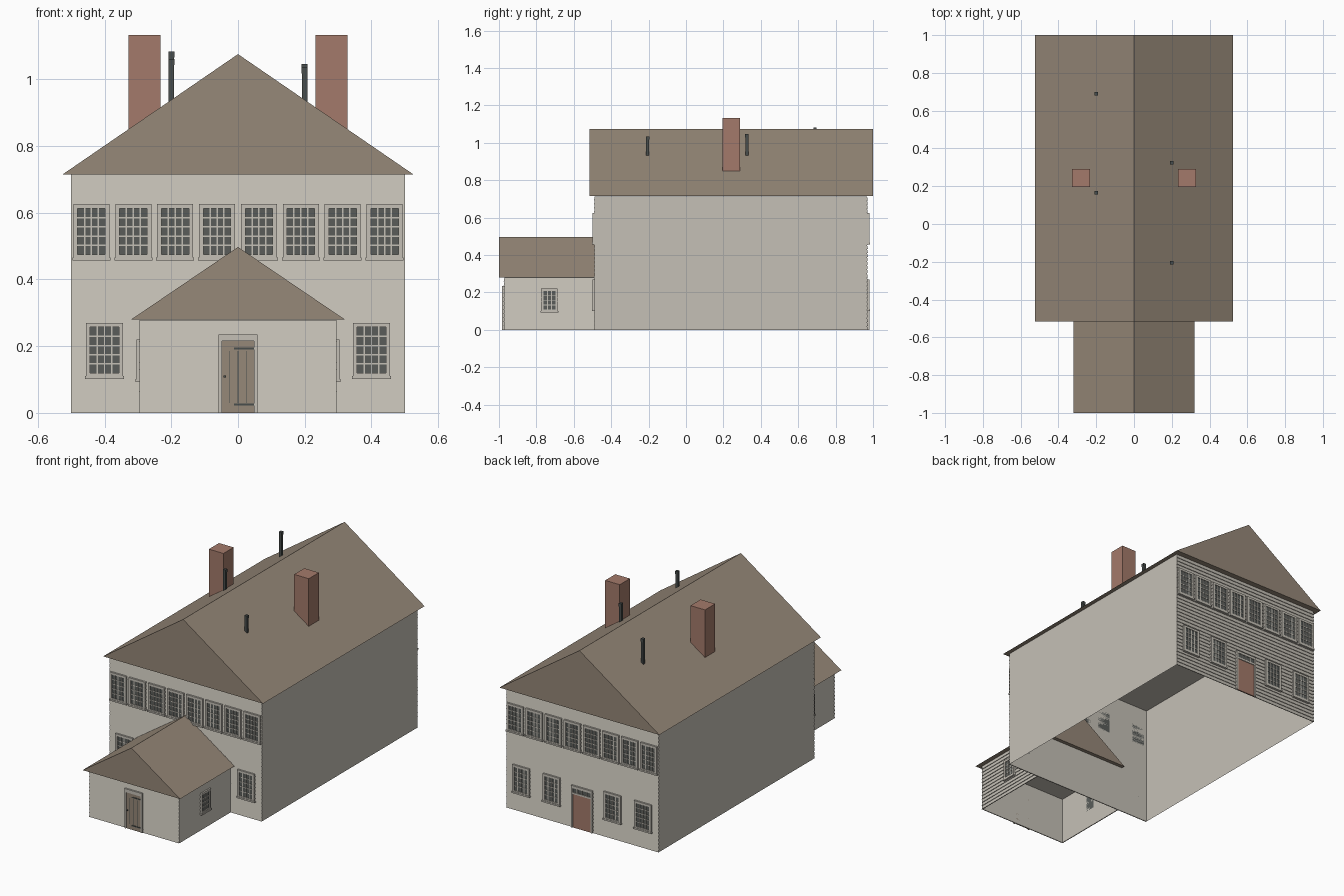
import bpy, bmesh, math
from mathutils import Matrix, Vector

cube = bpy.data.objects.get("Cube")
if cube:
    bpy.data.objects.remove(cube, do_unlink=True)


def material(name, r, g, b):
    m = bpy.data.materials.new(name)
    m.use_nodes = True
    m.diffuse_color = (r, g, b, 1)
    m.node_tree.nodes["Principled BSDF"].inputs["Base Color"].default_value = (r, g, b, 1)
    return m


WALL = material("pale_stone_paint", 0.56, 0.53, 0.47)
ROOF = material("brown_shingle", 0.305, 0.246, 0.188)
BRICK = material("red_brick", 0.37, 0.195, 0.145)
GLASS = material("dark_glass", 0.10, 0.108, 0.102)
IRON = material("dark_iron", 0.065, 0.075, 0.072)


def box(bm, x0, x1, y0, y1, z0, z1, mat=0):
    centre = Vector((x0 + x1, y0 + y1, z0 + z1)) / 2
    size = Matrix.Diagonal((x1 - x0, y1 - y0, z1 - z0, 1))
    verts = bmesh.ops.create_cube(bm, size=1, matrix=Matrix.Translation(centre) @ size)["verts"]
    for f in {f for v in verts for f in v.link_faces}:
        f.material_index = mat


def prism(bm, profile, x0, x1):
    """Extrude a (y, z) profile along x."""
    face = bm.faces.new([bm.verts.new((x0, y, z)) for y, z in profile])
    out = bmesh.ops.extrude_face_region(bm, geom=[face])["geom"]
    bmesh.ops.translate(bm, verts=[g for g in out if isinstance(g, bmesh.types.BMVert)],
                        vec=(x1 - x0, 0, 0))


def finish(bm, name, mats, matrix=Matrix()):
    bmesh.ops.recalc_face_normals(bm, faces=bm.faces)
    mesh = bpy.data.meshes.new(name)
    bm.to_mesh(mesh)
    bm.free()
    for m in mats:
        mesh.materials.append(m)
    ob = bpy.data.objects.new(name, mesh)
    ob.matrix_world = matrix
    bpy.context.collection.objects.link(ob)
    return ob


def wall_frame(x, y, degrees):
    """Wall space: x runs along the wall, -y points outward."""
    return Matrix.Translation((x, y, 0)) @ Matrix.Rotation(math.radians(degrees), 4, "Z")


FRONT = wall_frame(0, -0.487, 0)
BACK = wall_frame(0, 0.967, 180)
ANNEX_FRONT = wall_frame(0, -0.97, 0)
ANNEX_LEFT = wall_frame(0.291, 0, 90)
ANNEX_RIGHT = wall_frame(-0.291, 0, -90)


def shell(name, x, y0, y1, top, open_back=False):
    """Hollow walls with a ceiling and no floor."""
    bm = bmesh.new()
    box(bm, -x, x, y0, y1, 0, top)
    bm.normal_update()
    gone = [f for f in bm.faces if f.normal.z < -0.5 or (open_back and f.normal.y > 0.5)]
    bmesh.ops.delete(bm, geom=gone, context="FACES")
    finish(bm, name, [WALL])


def gable_roof(name, x, y0, y1, eave, ridge):
    bm = bmesh.new()
    prism(bm, [(-x, eave), (x, eave), (0, ridge)], y0, y1)
    finish(bm, name, [ROOF], Matrix.Rotation(math.radians(90), 4, "Z") @ Matrix.Scale(1, 4))


def siding(name, matrix, u0, u1, height, rows):
    """Overlapping boards, each thickest at its lower edge."""
    bm = bmesh.new()
    step = height / rows
    for i in range(rows):
        z = i * step
        prism(bm, [(0, z), (-0.005, z), (-0.001, z + step), (0, z + step)], u0, u1)
    finish(bm, name, [WALL], matrix)


def add_window(bm, u, z0, z1, width, cols, rows, rim=0.013):
    h = width / 2
    # rim boards and sill
    for s in (-1, 1):
        a, b = sorted((u + s * h, u + s * (h - rim)))
        box(bm, a, b, -0.013, 0, z0, z1)
    box(bm, u - h + rim, u + h - rim, -0.013, 0, z1 - rim, z1)
    box(bm, u - h + rim, u + h - rim, -0.013, 0, z0, z0 + rim)
    box(bm, u - h - 0.003, u + h + 0.003, -0.016, 0, z0 - 0.004, z0 + 0.005)
    # glass and glazing bars
    g0, g1, b0, b1 = u - h + rim, u + h - rim, z0 + rim, z1 - rim
    box(bm, g0, g1, -0.008, 0, b0, b1, 1)
    bar = 0.0022
    for i in range(1, cols):
        x = g0 + (g1 - g0) * i / cols
        box(bm, x - bar, x + bar, -0.011, -0.007, b0, b1)
    for j in range(1, rows):
        z = b0 + (b1 - b0) * j / rows
        box(bm, g0, g1, -0.0108, -0.007, z - bar, z + bar)


def windows(name, matrix, centres, z0, z1, width, cols, rows):
    bm = bmesh.new()
    for u in centres:
        add_window(bm, u, z0, z1, width, cols, rows)
    finish(bm, name, [WALL, GLASS], matrix)


# Main house and entrance annex
shell("main_walls", 0.5, -0.487, 0.967, 0.714)
shell("annex_walls", 0.291, -0.97, -0.487, 0.279, open_back=True)


def roof(name, x, y0, y1, eave, ridge):
    bm = bmesh.new()
    prism(bm, [(-x, eave), (x, eave), (0, ridge)], y0, y1)
    finish(bm, name, [ROOF], Matrix.Rotation(math.radians(90), 4, "Z"))


roof("main_roof", 0.525, -0.515, 1.0, 0.715, 1.075)
roof("annex_roof", 0.32, -1.0, -0.465, 0.28, 0.497)

# Clapboards
siding("front_siding", FRONT, -0.5, 0.5, 0.714, 33)
siding("back_siding", BACK, -0.5, 0.5, 0.714, 33)
siding("annex_front_siding", ANNEX_FRONT, -0.295, 0.295, 0.279, 13)
siding("annex_left_siding", ANNEX_LEFT, -0.97, -0.49, 0.279, 13)
siding("annex_right_siding", ANNEX_RIGHT, 0.49, 0.97, 0.279, 13)

# Windows
upper = [(i - 3.5) * 0.1255 for i in range(8)]
windows("front_upper_windows", FRONT, upper, 0.461, 0.626, 0.108, 4, 5)
windows("back_upper_windows", BACK, upper, 0.461, 0.626, 0.108, 4, 5)
windows("front_lower_windows", FRONT, (-0.4, 0.4), 0.106, 0.27, 0.112, 4, 5)
windows("back_lower_windows", BACK, (-0.4, -0.2, 0.2, 0.4), 0.106, 0.27, 0.112, 4, 5)
windows("annex_left_window", ANNEX_LEFT, (-0.73,), 0.096, 0.22, 0.088, 3, 4)
windows("annex_right_window", ANNEX_RIGHT, (0.73,), 0.096, 0.22, 0.088, 3, 4)


def door_surround(bm, half, opening, top, rim):
    for s in (-1, 1):
        a, b = sorted((s * half, s * (half - rim)))
        box(bm, a, b, -0.013, 0, 0, top)
    box(bm, rim - half, half - rim, -0.013, 0, opening, top)


# Plank front door with strap hinges and latch
bm = bmesh.new()
door_surround(bm, 0.058, 0.215, 0.235, 0.01)
box(bm, -0.048, 0.048, -0.008, 0, 0, 0.215, 1)
for x in (-0.026, 0, 0.026):
    box(bm, x - 0.001, x + 0.001, -0.0085, -0.007, 0.03, 0.185, 2)
for z in (0.025, 0.193):
    box(bm, -0.012, 0.05, -0.0105, -0.007, z - 0.003, z + 0.003, 2)
box(bm, -0.044, -0.036, -0.014, -0.007, 0.106, 0.112, 2)
finish(bm, "front_door", [WALL, ROOF, IRON], ANNEX_FRONT)

# Back door with transom light
bm = bmesh.new()
door_surround(bm, 0.07, 0.235, 0.25, 0.01)
box(bm, -0.06, 0.06, -0.008, 0, 0, 0.2, 1)
box(bm, -0.06, 0.06, -0.012, 0, 0.2, 0.21)
box(bm, -0.06, 0.06, -0.008, 0, 0.21, 0.235, 2)
for i in (-1, 0, 1):
    box(bm, i * 0.03 - 0.003, i * 0.03 + 0.003, -0.011, -0.007, 0.21, 0.235)
finish(bm, "back_door", [WALL, BRICK, GLASS], BACK)

# Chimneys
for side, label in ((1, "left"), (-1, "right")):
    bm = bmesh.new()
    a, b = sorted((side * 0.232, side * 0.328))
    box(bm, a, b, 0.195, 0.29, 0.8, 1.133)
    finish(bm, label + "_chimney", [BRICK])

# Vent pipes with a slightly wider cap
for i, (x, y, top) in enumerate(((-0.2, 0.69, 1.083), (-0.2, 0.165, 1.06),
                                 (0.2, 0.325, 1.046), (0.2, -0.205, 1.035))):
    bm = bmesh.new()
    box(bm, x - 0.008, x + 0.008, y - 0.008, y + 0.008, 0.9, top - 0.018)
    box(bm, x - 0.009, x + 0.009, y - 0.009, y + 0.009, top - 0.018, top)
    finish(bm, "vent_pipe_%d" % (i + 1), [IRON])
